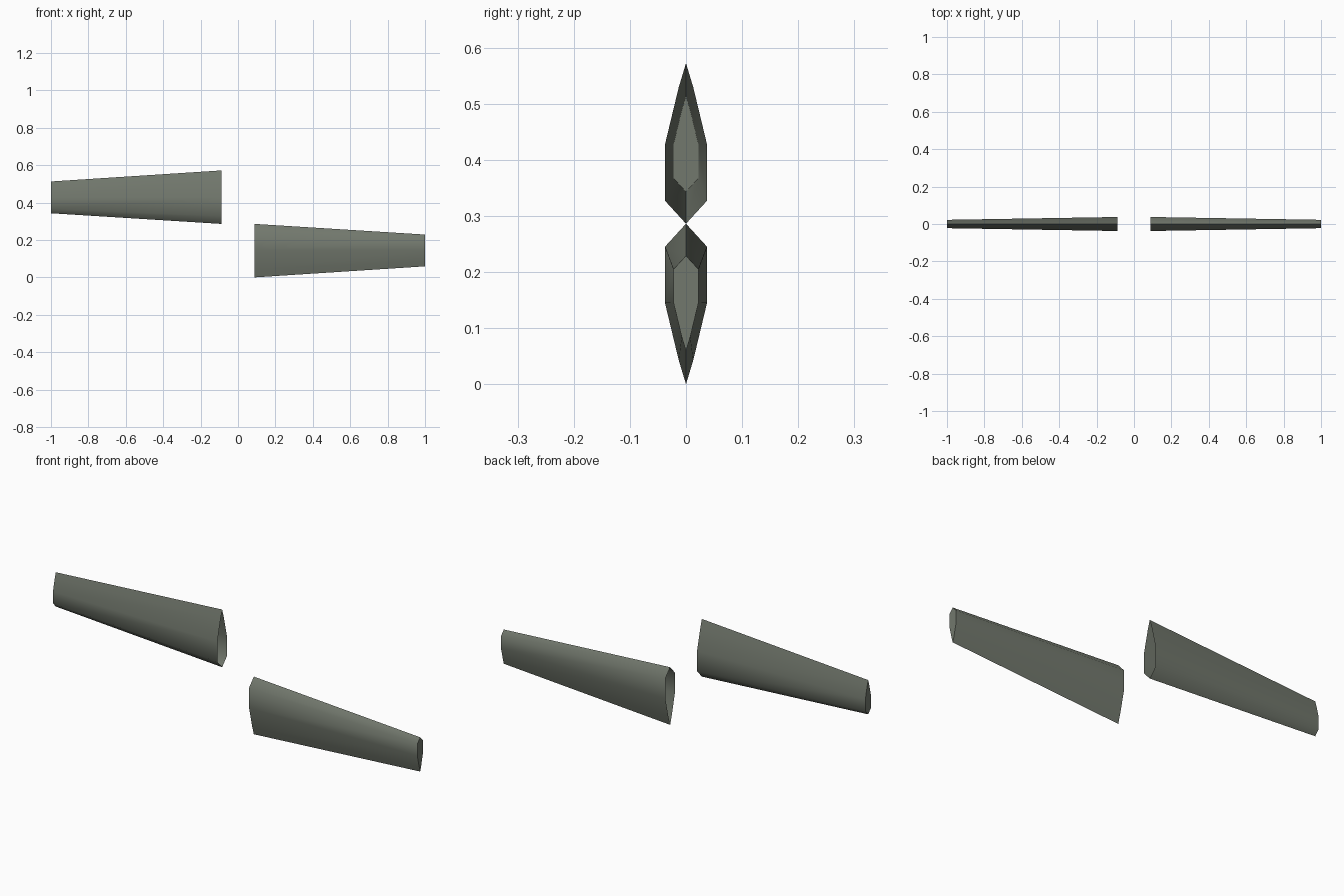
import bpy, bmesh, math

if "Cube" in bpy.data.objects:
    bpy.data.objects.remove(bpy.data.objects["Cube"])

mat = bpy.data.materials.new("grey green")
mat.diffuse_color = (0.17, 0.19, 0.155, 1)
mat.use_nodes = True
mat.node_tree.nodes["Principled BSDF"].inputs["Base Color"].default_value = mat.diffuse_color

MID = 0.286                      # height of the axis between the blades
ROOT_X, TIP_X, TIP_Z, TAPER = 0.087, 1.0, 0.229, 0.594
# half section: half thickness, distance below the leading edge
HALF = [(0, 0), (0.0375, 0.041), (0.0375, 0.141), (0.013, 0.243), (0, 0.286)]
SECTION = HALF + [(-y, d) for y, d in HALF[-2:0:-1]]


def blade(name, turn):
    """Tapered blade: open root, closed tip; turn = -1 rotates it half a turn about y."""
    bm = bmesh.new()

    def ring(x, top, k):
        return [bm.verts.new((turn * x, y * k, MID + turn * (top - d * k - MID)))
                for y, d in SECTION]

    root, tip = ring(ROOT_X, MID, 1), ring(TIP_X, TIP_Z, TAPER)
    n = len(SECTION)
    for i in range(n):
        j = (i + 1) % n
        bm.faces.new((root[i], root[j], tip[j], tip[i]))
    bm.faces.new(tip)
    bmesh.ops.recalc_face_normals(bm, faces=bm.faces)
    # make sure the tip cap points outward
    bm.faces.ensure_lookup_table()
    bm.normal_update()
    if bm.faces[-1].normal.x * turn < 0:
        bmesh.ops.reverse_faces(bm, faces=bm.faces)
    me = bpy.data.meshes.new(name)
    bm.to_mesh(me)
    bm.free()
    ob = bpy.data.objects.new(name, me)
    bpy.context.collection.objects.link(ob)
    me.materials.append(mat)
    # smooth shoulders, crisp leading and trailing edges
    bpy.ops.object.select_all(action='DESELECT')
    ob.select_set(True)
    bpy.context.view_layer.objects.active = ob
    bpy.ops.object.shade_smooth_by_angle(angle=math.radians(60))


blade("right_blade", 1)
blade("left_blade", -1)
